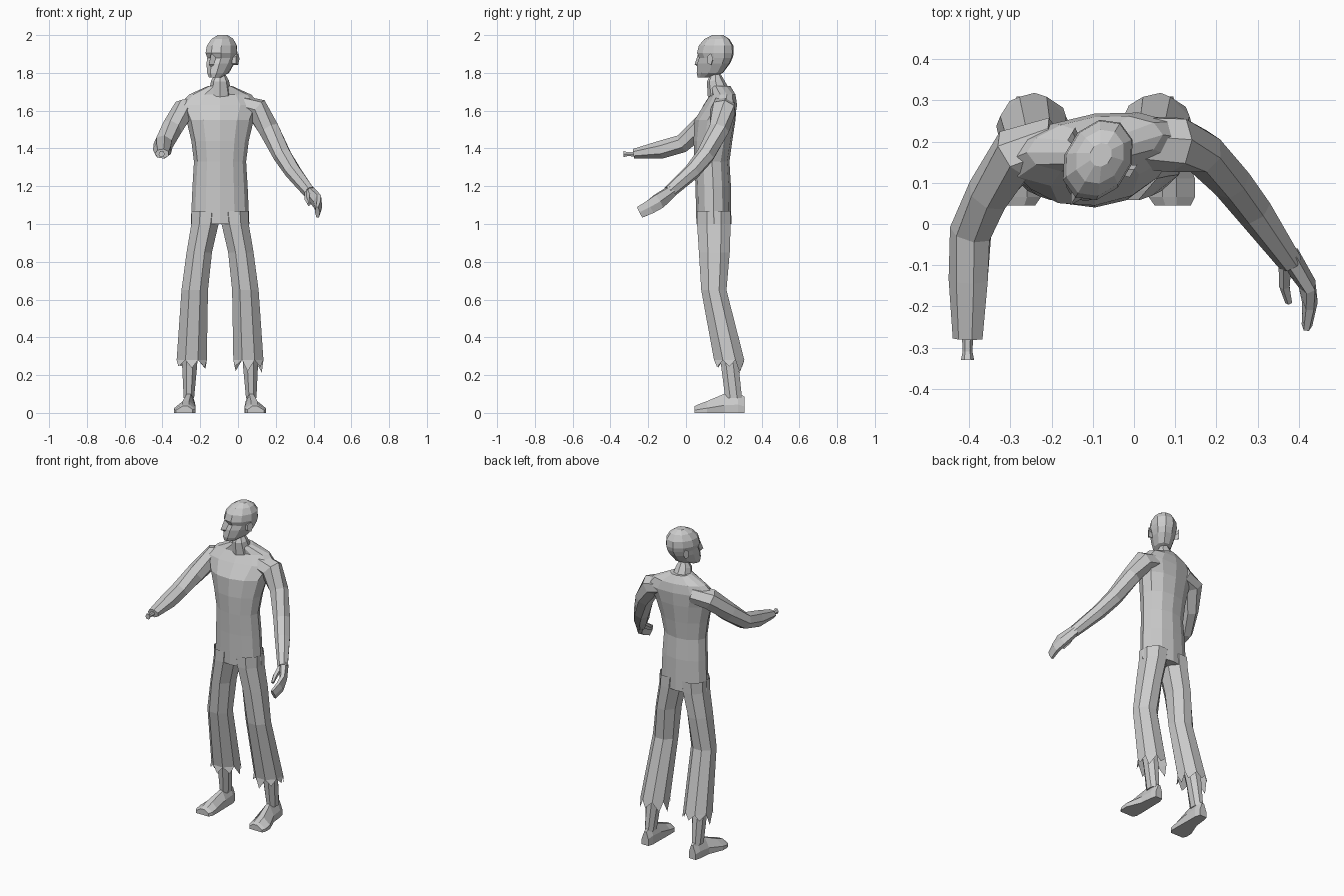
import bpy, bmesh, math, random
from mathutils import Vector, Matrix

random.seed(4)
MID = -0.095  # body centre line in x


def finish(name, bm):
    bmesh.ops.recalc_face_normals(bm, faces=bm.faces)
    me = bpy.data.meshes.new(name)
    bm.to_mesh(me)
    bm.free()
    ob = bpy.data.objects.new(name, me)
    bpy.context.collection.objects.link(ob)
    return ob


def ring(c, a, b, n, phase=0.0):
    c, a, b = Vector(c), Vector(a), Vector(b)
    return [c + a * math.cos(t) + b * math.sin(t)
            for t in (phase + 2 * math.pi * i / n for i in range(n))]


def loft(name, rings, caps=True):
    bm = bmesh.new()
    vs = [[bm.verts.new(p) for p in r] for r in rings]
    n = len(vs[0])
    for lo, hi in zip(vs, vs[1:]):
        for i in range(n):
            j = (i + 1) % n
            bm.faces.new((lo[i], lo[j], hi[j], hi[i]))
    if caps:
        bm.faces.new(vs[0])
        bm.faces.new(vs[-1])
    return finish(name, bm)


def limb(name, stations, n=7):
    """Tube along points (x, y, z, side radius, upright radius)."""
    pts = [Vector(s[:3]) for s in stations]
    rings = []
    for i, s in enumerate(stations):
        d = (pts[min(i + 1, len(pts) - 1)] - pts[max(i - 1, 0)]).normalized()
        u = d.cross(Vector((0, 0, 1))).normalized()
        rings.append(ring(pts[i], u * s[3], u.cross(d) * s[4], n))
    return loft(name, rings)


# Torso: z, half width, front y, back y, twist
torso = [(1.00, .155, .055, .24, 0), (1.20, .146, .05, .238, 0), (1.33, .138, .045, .23, 0),
         (1.44, .152, .04, .245, .05), (1.55, .178, .045, .262, .1), (1.63, .215, .095, .268, .13),
         (1.685, .165, .13, .26, .13), (1.73, .065, .125, .235, .1)]
loft("torso", [ring((MID, (f + b) / 2, z), (w, w * t, 0), (0, (b - f) / 2, 0), 12)
               for z, w, f, b, t in torso])

# Neck
limb("neck", [(MID, .175, 1.69, .062, .062), (MID, .155, 1.76, .047, .045),
              (MID, .155, 1.84, .05, .05)], 8)

# Head: z, half width, front y, back y, in a local frame turned to the side
turn = Matrix.Translation((-.088, .155, 0)) @ Matrix.Rotation(math.radians(-31), 4, 'Z')
head = [(1.775, .03, -.105, -.03), (1.80, .05, -.112, .045), (1.85, .068, -.105, .085),
        (1.88, .073, -.092, .1), (1.905, .08, -.105, .106), (1.945, .076, -.093, .103),
        (1.98, .056, -.06, .08), (2.0, .026, -.015, .045)]
ob = loft("head", [ring((0, (f + b) / 2, z), (w, 0, 0), (0, (b - f) / 2, 0), 10, math.pi / 10)
                   for z, w, f, b in head])
ob.data.transform(turn)

# Nose
ob = loft("nose", [[(-.014, -.085, 1.90), (0, -.106, 1.90), (.014, -.085, 1.90)],
                   [(-.02, -.09, 1.845), (0, -.128, 1.845), (.02, -.09, 1.845)],
                   [(-.014, -.09, 1.832), (0, -.106, 1.832), (.014, -.09, 1.832)]])
ob.data.transform(turn)

# Ears
for s, side in ((-1, "right"), (1, "left")):
    ob = loft(side + "_ear", [ring((s * .065, .01, 1.865), (0, .014, 0), (0, 0, .025), 5),
                              ring((s * .088, .02, 1.872), (0, .02, .004), (0, 0, .032), 5)])
    ob.data.transform(turn)

# Raised arm with a severed hand and bare bone
limb("raised_arm", [(-.19, .195, 1.625, .065, .055), (-.285, .17, 1.605, .068, .062),
                    (-.35, .075, 1.505, .056, .058), (-.395, -.02, 1.425, .053, .05),
                    (-.40, -.135, 1.393, .05, .049), (-.402, -.278, 1.372, .038, .026)])
limb("forearm_bone", [(-.404, -.26, 1.37, .014, .015), (-.404, -.31, 1.37, .012, .012),
                      (-.404, -.33, 1.37, .016, .019)], 6)

# Lowered arm, hand and thumb
limb("lowered_arm", [(.0, .20, 1.63, .065, .055), (.10, .195, 1.605, .07, .065),
                     (.165, .175, 1.50, .055, .056), (.235, .105, 1.365, .05, .05),
                     (.29, .035, 1.28, .046, .044), (.378, -.09, 1.168, .031, .036)])
limb("hand", [(.374, -.075, 1.175, .028, .034), (.42, -.145, 1.12, .022, .046),
              (.427, -.19, 1.09, .019, .042), (.42, -.245, 1.062, .013, .036)], 6)
limb("thumb", [(.368, -.10, 1.165, .017, .02), (.366, -.15, 1.13, .014, .016),
               (.376, -.19, 1.105, .009, .011)], 5)

# Trouser legs: z, inner x, outer x, front y, back y
trouser = [(1.07, -.10, .058, .055, .24), (1.00, -.09, .06, .055, .24),
           (.85, -.055, .085, .065, .235), (.65, -.034, .112, .078, .217),
           (.28, -.028, .138, .145, .312)]
for s, side in ((-1, "right"), (1, "left")):
    def mx(x):
        return MID + s * (x - MID)

    rings = [ring(((mx(i) + mx(o)) / 2, (f + b) / 2, z), (s * (o - i) / 2 * 1.04, 0, 0),
                  (0, (b - f) / 2 * 1.04, 0), 8, math.pi / 8) for z, i, o, f, b in trouser]
    loft(side + "_trouser_leg", rings, caps=False)

    # Torn hem: a hanging point under each hem edge
    bm = bmesh.new()
    hem = rings[-1]
    centre = sum(hem, Vector()) / len(hem)
    for a, b in zip(hem, hem[1:] + hem[:1]):
        m = (a + b) / 2
        tip = m.lerp(a, random.uniform(-.5, .5)) + (m - centre) * .12
        tip.z -= random.uniform(.03, .075)
        bm.faces.new([bm.verts.new(p) for p in (a, b, tip)])
    finish(side + "_torn_hem", bm)

    # Shin: z, centre x, centre y, half width, half depth
    shin = [(.40, .06, .20, .045, .055), (.25, .066, .232, .043, .05), (.08, .07, .252, .03, .048)]
    loft(side + "_shin", [ring((mx(x), y, z), (s * w, 0, 0), (0, d, 0), 8, math.pi / 8)
                          for z, x, y, w, d in shin])

    # Foot: y, inner x, outer x, instep height
    foot = [(.31, .048, .095, .085), (.275, .038, .104, .11), (.20, .037, .112, .10),
            (.11, .035, .148, .062), (.065, .036, .148, .045), (.045, .05, .138, .036)]
    loft(side + "_foot", [[(mx(i), y, 0), (mx(o), y, 0), (mx(o), y, h * .4),
                           (mx(o * .6 + i * .4), y, h), (mx(o * .3 + i * .7), y, h),
                           (mx(i), y, h * .5)] for y, i, o, h in foot])
